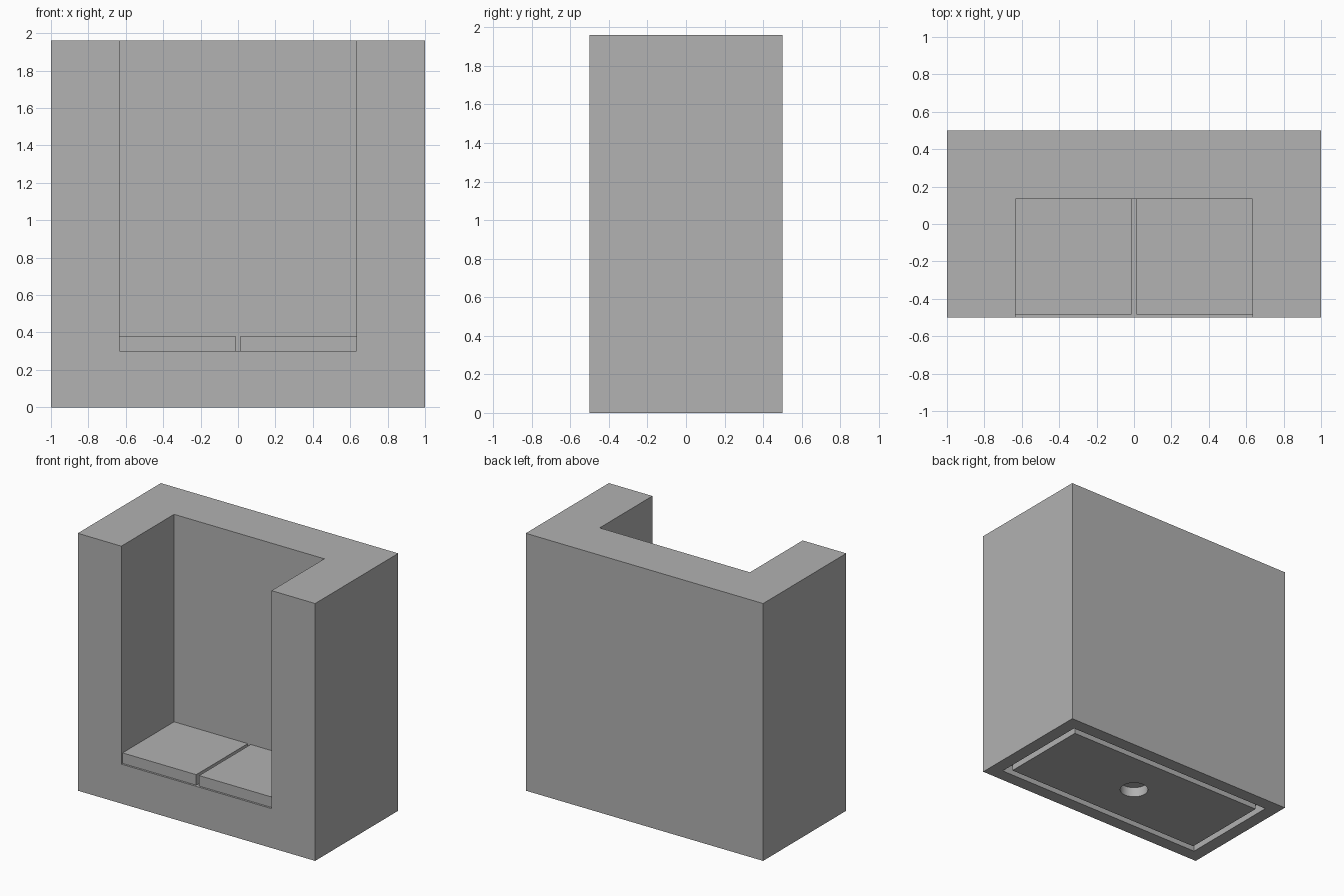
import bpy
import math

if "Cube" in bpy.data.objects:
    bpy.data.objects.remove(bpy.data.objects["Cube"], do_unlink=True)

# One plain grey for every part
grey = bpy.data.materials.new("plain grey")
grey.use_nodes = True
colour = (0.445, 0.445, 0.445, 1)
grey.diffuse_color = colour
grey.node_tree.nodes["Principled BSDF"].inputs["Base Color"].default_value = colour


def box(name, low, high):
    """Box spanning two opposite corners."""
    centre = [(a + b) / 2 for a, b in zip(low, high)]
    bpy.ops.mesh.primitive_cube_add(size=1, location=centre)
    ob = bpy.context.object
    ob.name = name
    ob.scale = [b - a for a, b in zip(low, high)]
    bpy.ops.object.transform_apply(location=False, rotation=False, scale=True)
    ob.data.materials.append(grey)
    return ob


def cut(target, cutter):
    """Subtract the cutter, then remove it."""
    cutter.hide_render = True
    mod = target.modifiers.new("cut", "BOOLEAN")
    mod.operation = "DIFFERENCE"
    mod.solver = "EXACT"
    mod.object = cutter
    bpy.context.view_layer.objects.active = target
    bpy.ops.object.modifier_apply(modifier=mod.name)
    bpy.data.objects.remove(cutter, do_unlink=True)


HEIGHT = 1.96
FLOOR = 0.30
HALF_OPENING = 0.633
BACK = 0.135
RECESS = 0.075

# Block with a tall opening at the front and a shallow recess underneath
body = box("body", (-1, -0.5, 0), (1, 0.5, HEIGHT))
cut(body, box("opening_cutter", (-HALF_OPENING, -1, FLOOR), (HALF_OPENING, BACK, HEIGHT + 1)))
cut(body, box("recess_cutter", (-0.9, -0.4, -1), (0.9, 0.4, RECESS)))

# Panel filling the recess, leaving a groove around it and a round hole in the middle
panel = box("base_panel", (-0.85, -0.35, 0), (0.85, 0.35, RECESS))
bpy.ops.mesh.primitive_cylinder_add(vertices=48, radius=0.1, depth=1)
cut(panel, bpy.context.object)
bpy.ops.object.select_all(action="DESELECT")
panel.select_set(True)
bpy.ops.object.shade_smooth_by_angle(angle=math.radians(30))

# Two slabs side by side on the floor of the opening
for side, name in ((1, "left_slab"), (-1, "right_slab")):
    xs = sorted((side * 0.0125, side * HALF_OPENING))
    box(name, (xs[0], -0.485, FLOOR), (xs[1], BACK, 0.38))
